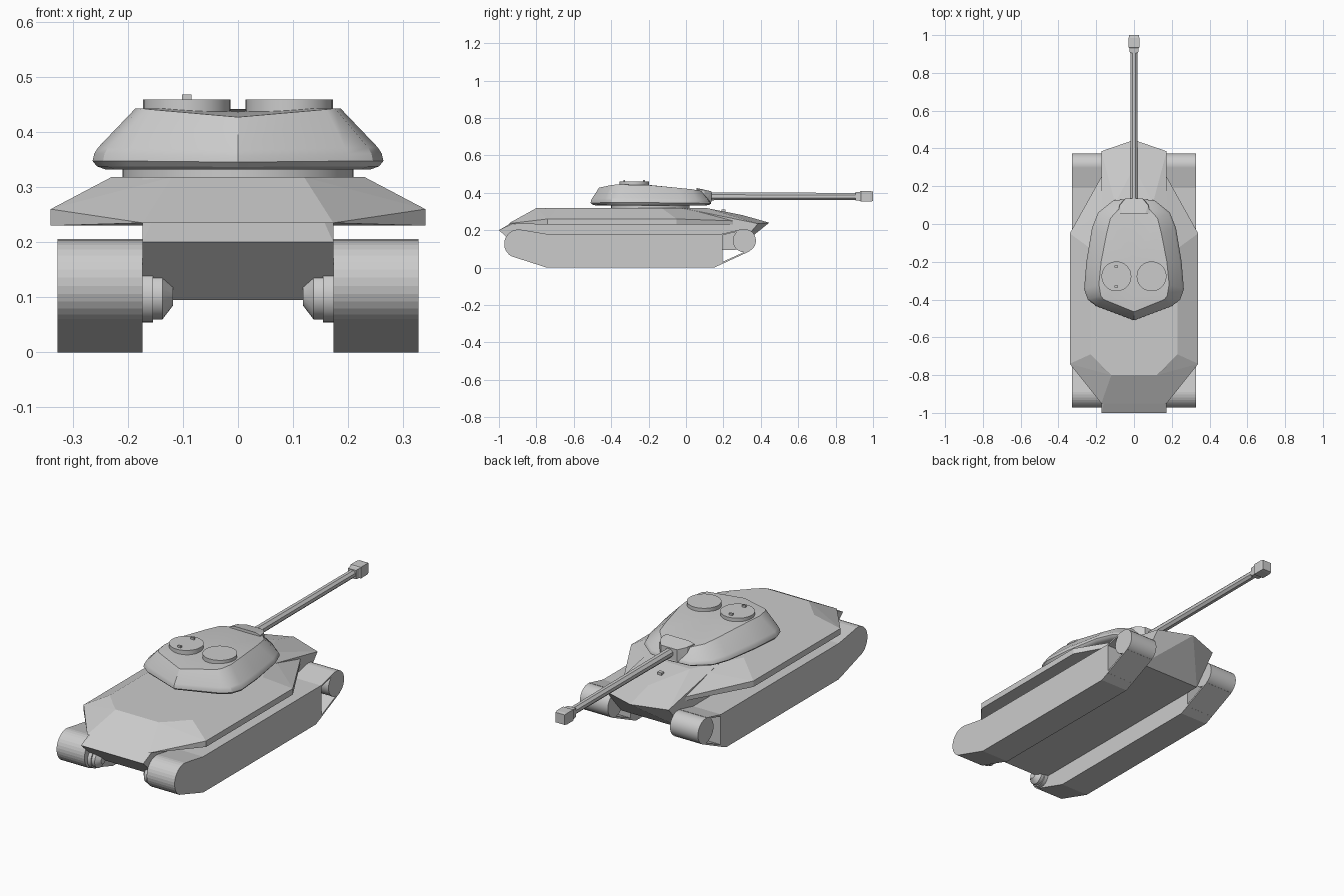
import bpy, bmesh, math
from mathutils import Vector

if "Cube" in bpy.data.objects:
    bpy.data.objects.remove(bpy.data.objects["Cube"])

def finish(bm, name, smooth=False):
    bmesh.ops.recalc_face_normals(bm, faces=bm.faces)
    me = bpy.data.meshes.new(name)
    bm.to_mesh(me)
    bm.free()
    ob = bpy.data.objects.new(name, me)
    bpy.context.collection.objects.link(ob)
    if smooth:
        bpy.ops.object.select_all(action='DESELECT')
        ob.select_set(True)
        bpy.context.view_layer.objects.active = ob
        bpy.ops.object.shade_smooth_by_angle(angle=math.radians(30))
    return ob

def hull(name, pts):
    """Convex solid from half points, mirrored over x."""
    bm = bmesh.new()
    for x, y, z in pts:
        for s in ((1, -1) if x else (1,)):
            bm.verts.new((s * x, y, z))
    res = bmesh.ops.convex_hull(bm, input=bm.verts)
    loose = [v for v in bm.verts if not v.link_faces]
    bmesh.ops.delete(bm, geom=loose, context='VERTS')
    bmesh.ops.dissolve_limit(bm, angle_limit=0.02, verts=bm.verts, edges=bm.edges)
    return finish(bm, name)

def prism(name, profile, x0, x1):
    """Extrude a (y, z) profile along x."""
    bm = bmesh.new()
    f = bm.faces.new([bm.verts.new((x0, y, z)) for y, z in profile])
    r = bmesh.ops.extrude_face_region(bm, geom=[f])
    bmesh.ops.translate(bm, vec=(x1 - x0, 0, 0),
                        verts=[v for v in r['geom'] if isinstance(v, bmesh.types.BMVert)])
    return finish(bm, name)

def lathe(name, origin, axis, stations, n, turn=0.0, smooth=True):
    """Closed stack of rings, stations = (distance, radius)."""
    bm = bmesh.new()
    rot = Vector((0, 0, 1)).rotation_difference(Vector(axis))
    rings = []
    for d, r in stations:
        ring = []
        for i in range(n):
            a = 2 * math.pi * i / n + turn
            ring.append(bm.verts.new(Vector(origin) + rot @ Vector((r * math.cos(a), r * math.sin(a), d))))
        rings.append(ring)
    for a, b in zip(rings, rings[1:]):
        for i in range(n):
            bm.faces.new((a[i], a[(i + 1) % n], b[(i + 1) % n], b[i]))
    bm.faces.new(rings[0])
    bm.faces.new(rings[-1])
    return finish(bm, name, smooth)

def box(name, c, s):
    x, y, z = c
    return prism(name, [(y - s[1], z - s[2]), (y + s[1], z - s[2]),
                        (y + s[1], z + s[2]), (y - s[1], z + s[2])], x - s[0], x + s[0])

# Central hull and overhanging upper sides
hull("hull_body", [(.173, -1, .2), (.12, -.8, .318), (.173, -.75, .318), (.173, -.02, .318),
                   (.1, .11, .318), (.173, -.885, .095), (.173, .265, .095),
                   (.173, .385, .235), (0, .445, .24), (0, .3, .281)])
hull("hull_sponsons", [(.173, -.95, .235), (.12, -.8, .318), (.23, -.69, .318),
                       (.34, -.74, .23), (.34, -.74, .26), (.34, -.05, .23), (.34, -.05, .26),
                       (.23, -.13, .318), (.1, .11, .318), (.173, .25, .23), (.173, .25, .25)])
box("glacis_periscope", (0, .2, .302), (.012, .01, .009))

# Tracks: solid run, front wheel and the belt around it
arc = lambda cy, cz, r, a0, a1, n: [(cy + r * math.cos(math.radians(a0 + (a1 - a0) * i / n)),
                                     cz + r * math.sin(math.radians(a0 + (a1 - a0) * i / n))) for i in range(n + 1)]
run = [(.15, 0), (.195, .02), (.195, .18), (-.745, .18)] + arc(-.895, .127, .077, 85, 240, 14) + [(-.745, 0)]
for s, side in ((1, "right"), (-1, "left")):
    a, b = s * .173, s * .328
    prism("track_" + side, run, a, b)
    lathe("front_wheel_" + side, (a, .312, .144), (s, 0, 0), [(0, .062), (.155, .062)], 28)
    prism("belt_top_" + side, [(.19, .172), (.19, .18), (.3, .206), (.3, .198)], a, b)
    prism("belt_bottom_" + side, [(.19, .018), (.19, .028), (.335, .094), (.34, .087)], a, b)
    # Rear drive hub on the inner side
    lathe("drive_hub_" + side, (s * .18, -.9, .103), (-s, 0, 0),
          [(0, .049), (.026, .049), (.026, .043), (.043, .043), (.062, .018)], 20)

# Turret: rings blended from the wide outline up to the roof outline
outer = [(0, -.51), (.2, -.435), (.245, -.4), (.264, -.345), (.252, -.2),
         (.222, -.02), (.19, .06), (.11, .125), (0, .135)]
roof = [(0, -.465, .427), (.16, -.4, .441), (.176, -.38, .443), (.186, -.32, .443), (.174, -.2, .441),
        (.145, -.05, .427), (.125, .03, .419), (.08, .08, .41), (0, .09, .408)]
bm = bmesh.new()
rings = []
for t, h, k in ((0, 0, .91), (0, .05, .97), (0, .14, 1), (.04, .26, 1), (.13, .36, 1), (1, 1, 1)):
    half = []
    for (ox, oy), (rx, ry, rz) in zip(outer, roof):
        half.append(((ox + (rx - ox) * t) * k, (oy + (ry - oy) * t + .2) * k - .2, .332 + (rz - .332) * h))
    full = half + [(-x, y, z) for x, y, z in half[-2:0:-1]]
    rings.append([bm.verts.new(p) for p in full])
n = len(rings[0])
for a, b in zip(rings, rings[1:]):
    for i in range(n):
        bm.faces.new((a[i], a[(i + 1) % n], b[(i + 1) % n], b[i]))
bm.faces.new(rings[0])
peak = bm.verts.new((0, -.2, .442))
for i in range(n):
    bm.faces.new((rings[-1][i], rings[-1][(i + 1) % n], peak))
finish(bm, "turret", True)
lathe("turret_ring", (0, -.19, .31), (0, 0, 1), [(0, .21), (.026, .21)], 40)

# Roof hatches and periscopes
for x in (-.093, .093):
    lathe("hatch", (x, -.277, .43), (0, 0, 1), [(0, .079), (.029, .079)], 32)
for y in (-.225, -.33):
    box("hatch_periscope", (-.093, y, .462), (.009, .005, .006))

# Gun shield, barrel and square muzzle
hull("gun_shield", [(.085, .055, .345), (.085, .055, .418), (.06, .055, .426),
                    (.08, .1, .345), (.075, .1, .415), (.045, .135, .35), (.045, .135, .408)])
lathe("gun_barrel", (0, .1, .381), (0, 1, 0), [(0, .023), (.3, .0215), (.82, .02)], 8, math.pi / 8, False)
q = math.sqrt(2)
lathe("muzzle", (0, .905, .381), (0, 1, 0),
      [(0, .022 * q), (.025, .024 * q), (.03, .028 * q), (.08, .028 * q), (.095, .025 * q)], 4, math.pi / 4, False)
